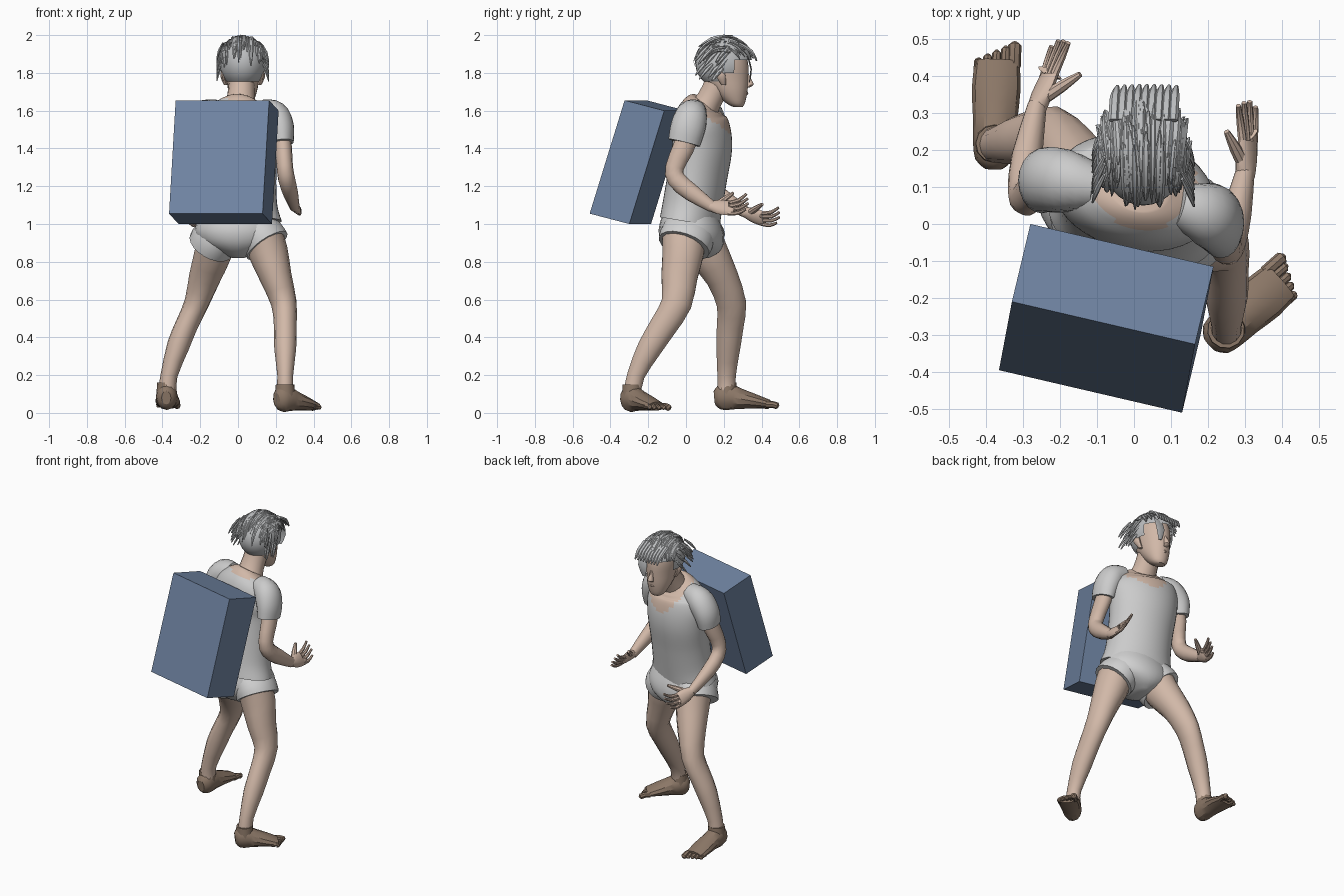
import bpy, bmesh, math, random
from mathutils import Vector as V

random.seed(4)
if "Cube" in bpy.data.objects:
    bpy.data.objects.remove(bpy.data.objects["Cube"])


def material(name, rgb):
    m = bpy.data.materials.new(name)
    m.use_nodes = True
    m.diffuse_color = (*rgb, 1)
    m.node_tree.nodes["Principled BSDF"].inputs["Base Color"].default_value = (*rgb, 1)
    return m


SKIN = material("skin", (0.64, 0.48, 0.39))
SHIRT = material("shirt_grey", (0.60, 0.60, 0.60))
SHORTS = material("shorts_grey", (0.64, 0.64, 0.64))
HAIR = material("hair_grey", (0.50, 0.51, 0.52))
FOOT = material("foot_brown", (0.26, 0.185, 0.135))
BOX = material("box_blue", (0.16, 0.23, 0.36))


def finish(name, bm, mats, angle=40):
    bmesh.ops.recalc_face_normals(bm, faces=bm.faces)
    me = bpy.data.meshes.new(name)
    bm.to_mesh(me)
    bm.free()
    for m in mats:
        me.materials.append(m)
    ob = bpy.data.objects.new(name, me)
    bpy.context.collection.objects.link(ob)
    bpy.ops.object.select_all(action="DESELECT")
    ob.select_set(True)
    bpy.context.view_layer.objects.active = ob
    if angle:
        bpy.ops.object.shade_smooth_by_angle(angle=math.radians(angle))
    return ob


def smooth_path(pts, steps):
    """Catmull-Rom interpolation of (x, y, z, half width, half depth) stations."""
    p = [pts[0]] + list(pts) + [pts[-1]]
    out = []
    for i in range(1, len(p) - 2):
        for s in range(steps):
            t = s / steps
            out.append([0.5 * (2 * b + (c - a) * t + (2 * a - 5 * b + 4 * c - d) * t * t
                               + (3 * b - a - 3 * c + d) * t ** 3)
                        for a, b, c, d in zip(*p[i - 1:i + 3])])
    return out + [list(pts[-1])]


def tube(bm, pts, side=(1, 0, 0), n=14, steps=2, flat=False, cap=True):
    """Loft elliptical rings along a path; width runs along the side vector."""
    st = smooth_path(pts, steps)
    rings = []
    for i, q in enumerate(st):
        tan = V(st[min(i + 1, len(st) - 1)][:3]) - V(st[max(i - 1, 0)][:3])
        tan = V((0, 0, 1)) if flat else tan.normalized()
        s = V(side)
        s = (s - tan * s.dot(tan)).normalized()
        u = tan.cross(s)
        rings.append([bm.verts.new(V(q[:3]) + s * q[3] * math.cos(k * math.tau / n)
                                   + u * q[4] * math.sin(k * math.tau / n)) for k in range(n)])
    for a, b in zip(rings, rings[1:]):
        for k in range(n):
            bm.faces.new((a[k], a[(k + 1) % n], b[(k + 1) % n], b[k]))
    if cap:
        bm.faces.new(rings[0])
        bm.faces.new(rings[-1])


def part(name, pts, mat, **kw):
    bm = bmesh.new()
    tube(bm, pts, **kw)
    return finish(name, bm, [mat])


SHOULDER = (0.97, -0.23, 0)

# Torso in a shirt, with an open scoop neck showing skin
bm = bmesh.new()
tube(bm, [(0, .02, 1.01, .235, .155), (0, .035, 1.1, .21, .155), (0, .06, 1.25, .205, .155),
          (0, .085, 1.4, .215, .155), (0, .08, 1.5, .225, .15), (.005, .075, 1.57, .205, .13),
          (.01, .085, 1.62, .145, .105), (.015, .1, 1.65, .08, .075)],
     side=SHOULDER, n=40, steps=5)
for f in bm.faces:
    c = f.calc_center_median()
    hole = ((c.x - .03) / .14) ** 2 + ((c.y - .12) / .135) ** 2
    front_scoop = c.y > .15 and c.z > 1.48 + 6 * (c.x - .045) ** 2
    f.material_index = int((hole < 1 and c.z > 1.54) or front_scoop)
finish("shirt_torso", bm, [SHIRT, SKIN])
part("neck", [(.015, .09, 1.6, .09, .08), (.015, .125, 1.66, .075, .07), (.02, .165, 1.74, .07, .07),
              (.02, .18, 1.8, .07, .07)], SKIN)

# Sleeves
part("sleeve_left", [(.12, .05, 1.6, .06, .06), (.19, .03, 1.575, .078, .085),
                     (.225, .01, 1.51, .072, .092), (.235, -.01, 1.43, .06, .085)], SHIRT, n=20, steps=4)
part("sleeve_right", [(-.1, .1, 1.6, .06, .06), (-.18, .115, 1.575, .08, .085),
                      (-.235, .12, 1.51, .075, .088), (-.25, .11, 1.43, .062, .082)], SHIRT, n=20, steps=4)

# Shorts: pelvis and two flared cuffs
part("shorts_pelvis", [(0, .02, 1.05, .2, .145), (0, .025, .97, .228, .17), (0, .035, .9, .2, .165),
                       (0, .045, .85, .11, .13), (0, .05, .82, .03, .07)], SHORTS, n=24, steps=3, flat=True)
part("shorts_cuff_left", [(.07, .02, 1.0, .1, .13), (.125, .005, .93, .125, .145),
                          (.155, -.01, .885, .125, .14)], SHORTS, n=20)
part("shorts_cuff_right", [(-.07, .04, 1.0, .1, .13), (-.12, .06, .93, .12, .145),
                           (-.145, .085, .885, .122, .14)], SHORTS, n=20)

# Legs
part("leg_left", [(.13, -.01, .96, .1, .12), (.16, -.015, .85, .105, .112), (.2, -.035, .72, .085, .098),
                  (.243, -.05, .58, .068, .082), (.25, -.12, .46, .06, .074), (.25, -.195, .34, .058, .066),
                  (.25, -.265, .2, .042, .048), (.25, -.285, .1, .045, .048)], SKIN)
part("leg_right", [(-.11, .06, .96, .1, .12), (-.13, .115, .85, .1, .11), (-.175, .19, .72, .085, .088),
                   (-.22, .24, .58, .065, .08), (-.27, .235, .47, .06, .073), (-.315, .225, .36, .06, .066),
                   (-.365, .215, .2, .045, .05), (-.375, .215, .1, .05, .05)], SKIN)


def foot(name, heel, toe, base, big):
    """Foot from heel to toe; big is the side (+1 or -1) of the big toe."""
    h, t = V((*heel, base)), V((*toe, base))
    d = (t - h).normalized()
    s = V((d.y, -d.x, 0))
    bm = bmesh.new()
    rows = [(0, .065, .025, .035), (.07, .067, .05, .062), (.22, .07, .058, .07), (.4, .06, .06, .055),
            (.65, .045, .066, .038), (.87, .03, .06, .024)]
    tube(bm, [(*(h.lerp(t, k) + V((0, 0, z))), a, b) for k, z, a, b in rows], side=s, n=12)
    tube(bm, [(*(h.lerp(t, .2) + V((0, 0, z))), r, r) for z, r in ((.08, .055), (.145, .05))], side=s, n=12)
    for i in range(5):
        r = .018 if i == 0 else .013
        o = h.lerp(t, .82 - .02 * i) + s * big * (.046 - .024 * i)
        tips = [(0, .03, r), (.035, .03, r), (.06 - .005 * i, .022, r), (.068 - .005 * i, .018, r * .4)]
        tube(bm, [(*(o + d * k + V((0, 0, z))), q, q) for k, z, q in tips], side=s, n=8, steps=1)
    finish(name, bm, [FOOT], 30)


foot("foot_left", (.205, -.325), (.425, -.13), .005, -1)
foot("foot_right", (-.38, .15), (-.368, .485), .015, 1)

# Arms
part("arm_left", [(.225, .02, 1.5, .05, .06), (.24, -.015, 1.4, .046, .058), (.248, -.06, 1.3, .043, .05),
                  (.258, -.05, 1.235, .045, .05), (.278, .03, 1.165, .04, .047),
                  (.3, .14, 1.09, .026, .03)], SKIN)
part("arm_right", [(-.235, .12, 1.5, .05, .06), (-.265, .1, 1.4, .046, .056), (-.29, .07, 1.3, .043, .048),
                   (-.298, .09, 1.225, .043, .047), (-.29, .18, 1.15, .042, .046),
                   (-.262, .32, 1.06, .026, .03)], SKIN)


def hand(name, wrist, knuckle, tip, thumb, spread):
    """Open hand: flat palm, four slightly curled fingers and a thumb."""
    w, k, t, th, s = map(V, (wrist, knuckle, tip, thumb, spread))
    s.normalize()
    bm = bmesh.new()
    tube(bm, [(*w, .026, .026), (*w.lerp(k, .45), .042, .024), (*k, .044, .017),
              (*k.lerp(t, .08), .036, .01)], side=s, n=12)
    for i in range(4):
        f = i - 1.5
        a = k + s * f * .021
        e = t + s * f * .032 - (t - k) * (.1 * abs(f - .3))
        m = a.lerp(e, .55) - V((0, 0, .012))
        tube(bm, [(*a, .012, .012), (*m, .0105, .0105), (*e, .007, .007)], side=s, n=8)
    b = w.lerp(k, .25)
    tube(bm, [(*b, .018, .018), (*b.lerp(th, .55), .016, .016), (*th, .008, .008)], side=s, n=8)
    finish(name, bm, [SKIN])


hand("hand_left", (.3, .125, 1.095), (.308, .225, 1.085), (.305, .335, 1.125), (.25, .25, 1.165), (.45, -.1, -.8))
hand("hand_right", (-.264, .31, 1.065), (-.23, .4, 1.03), (-.195, .5, 1.05), (-.145, .405, 1.105), (-.45, -.15, -.8))

# Head, nose and ears
CX = .025
part("head", [(CX, .275, 1.62, .03, .025), (CX, .262, 1.64, .052, .05), (CX, .235, 1.7, .075, .09),
              (CX, .21, 1.77, .087, .12), (CX, .2, 1.84, .095, .13), (CX, .195, 1.9, .09, .12),
              (CX, .195, 1.95, .065, .085), (CX, .195, 1.97, .02, .03)], SKIN, n=24, steps=3, flat=True)
part("nose", [(CX, .318, 1.8, .009, .012), (CX, .335, 1.755, .014, .018), (CX, .34, 1.735, .019, .017),
              (CX, .325, 1.722, .012, .01)], SKIN, n=10, flat=True)
part("lips", [(CX - .028, .305, 1.69, .004, .004), (CX, .318, 1.692, .01, .012),
              (CX + .028, .305, 1.69, .004, .004)], SKIN, side=(0, 0, 1), n=8)
for sx, nm in ((1, "ear_left"), (-1, "ear_right")):
    part(nm, [(CX + sx * .088, .2, 1.735, .01, .012), (CX + sx * .1, .19, 1.765, .013, .022),
              (CX + sx * .105, .18, 1.795, .014, .028), (CX + sx * .098, .18, 1.82, .008, .015)],
         SKIN, n=10, flat=True)


# Hair: a cap cut open around the face, with locks combed front to back
def scalp(u, ang, k):
    """Point over the skull; u goes across, ang from the front (0) to the nape."""
    w = math.sqrt(1 - u * u)
    return V((CX + .125 * k * u, .2 + .148 * k * w * math.cos(ang), 1.85 + .137 * k * w * math.sin(ang)))


bm = bmesh.new()
bmesh.ops.create_uvsphere(bm, u_segments=32, v_segments=24, radius=1)
for v in bm.verts:
    v.co = V((CX + .122 * v.co.x, .2 + .15 * v.co.y, 1.85 + .135 * v.co.z))
drop = [f for f in bm.faces if (c := f.calc_center_median()).z < 1.75
        or (c.y > .2 and c.z < 1.80) or (c.y > .255 and c.z < 1.865)]
bmesh.ops.delete(bm, geom=drop, context="FACES")
finish("hair_cap", bm, [HAIR])

bm = bmesh.new()
for i in range(90):
    u = random.uniform(-.93, .93)
    a0 = random.uniform(.15, 1.6)
    a1 = min(a0 + random.uniform(.9, 1.8), 3.5)
    lift = random.uniform(1.0, 1.07)
    r = random.uniform(.007, .014)
    pts = []
    for j, (taper, kk) in enumerate(((.25, 1.06), (1, 1.0), (1, 1.0), (.8, 1.0), (.2, 1.05))):
        pts.append((*scalp(u * (1 - .03 * j), a0 + (a1 - a0) * j / 4, lift * kk), r * taper, r * taper * .6))
    tube(bm, pts, n=6)
for i in range(24):  # side locks sweeping back over the ears
    sx = 1 if i % 2 else -1
    y, z = random.uniform(.08, .23), random.uniform(1.80, 1.92)
    x = CX + sx * .125
    tube(bm, [(x - sx * .02, y + .04, z + .04, .006, .004), (x, y, z, .011, .007),
              (x + sx * .012, y - .035, z - .045, .003, .003)], side=(0, 1, 0), n=6)
for i in range(9):  # fringe standing over the forehead
    x = CX - .08 + .02 * i
    tube(bm, [(x, .28, 1.955, .014, .01), (x + .004, .345, 1.915, .014, .01),
              (x + .01, .375 - .4 * (x - CX) ** 2, 1.865, .005, .004)], n=6)
tube(bm, [(.085, .325, 1.89, .03, .004), (.08, .345, 1.82, .032, .004), (.075, .335, 1.75, .012, .003)], n=8)
finish("hair_locks", bm, [HAIR], 30)

# Box carried on the back, spanned by three edge vectors from one corner
corner, width, depth, down = map(V, ((-.33, -.21, 1.655), (.495, -.115, 0), (.05, .21, -.055), (-.035, -.185, -.6)))
bm = bmesh.new()
bmesh.ops.create_cube(bm, size=1)
for v in bm.verts:
    x, y, z = v.co
    v.co = corner + width * (x + .5) + depth * (y + .5) + down * (.5 - z)
finish("back_box", bm, [BOX], 0)
